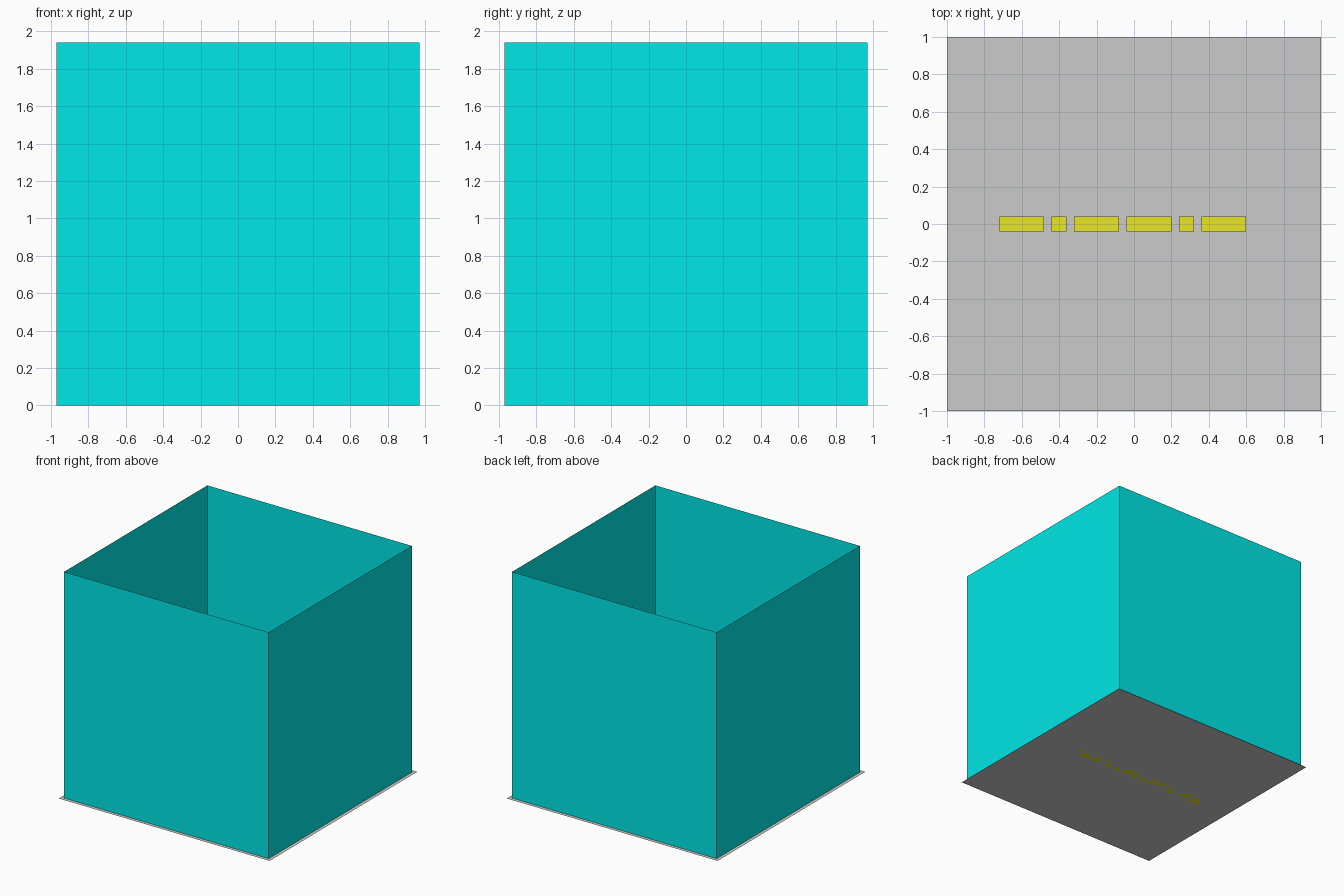
import bpy, bmesh

if "Cube" in bpy.data.objects:
    bpy.data.objects.remove(bpy.data.objects["Cube"])


def material(name, rgb):
    m = bpy.data.materials.new(name)
    m.diffuse_color = (*rgb, 1)
    m.use_nodes = True
    m.node_tree.nodes["Principled BSDF"].inputs["Base Color"].default_value = m.diffuse_color
    return m


cyan = material("cyan", (0.0, 0.8, 0.8))
yellow = material("yellow", (0.8, 0.8, 0.02))

# Flat floor sheet
bpy.ops.mesh.primitive_plane_add(size=2)
bpy.context.object.name = "floor"

# Thin walls: a cube without its top and bottom faces
H = 1.94
bpy.ops.mesh.primitive_cube_add(size=H, location=(0, 0, H / 2))
walls = bpy.context.object
walls.name = "walls"
walls.data.materials.append(cyan)
bm = bmesh.new()
bm.from_mesh(walls.data)
caps = [f for f in bm.faces if abs(f.normal.z) > 0.5]
bmesh.ops.delete(bm, geom=caps, context='FACES_ONLY')
bm.to_mesh(walls.data)
bm.free()

# Row of small cubes on the floor, in groups of three and one
S, GAP = 0.08, 0.04
x = -0.72
for group, count in enumerate((3, 1, 3, 3, 1, 3)):
    for i in range(count):
        bpy.ops.mesh.primitive_cube_add(size=S, location=(x + S / 2, 0, S / 2))
        block = bpy.context.object
        block.name = f"floor_block_{group + 1}_{i + 1}"
        block.data.materials.append(yellow)
        x += S
    x += GAP
